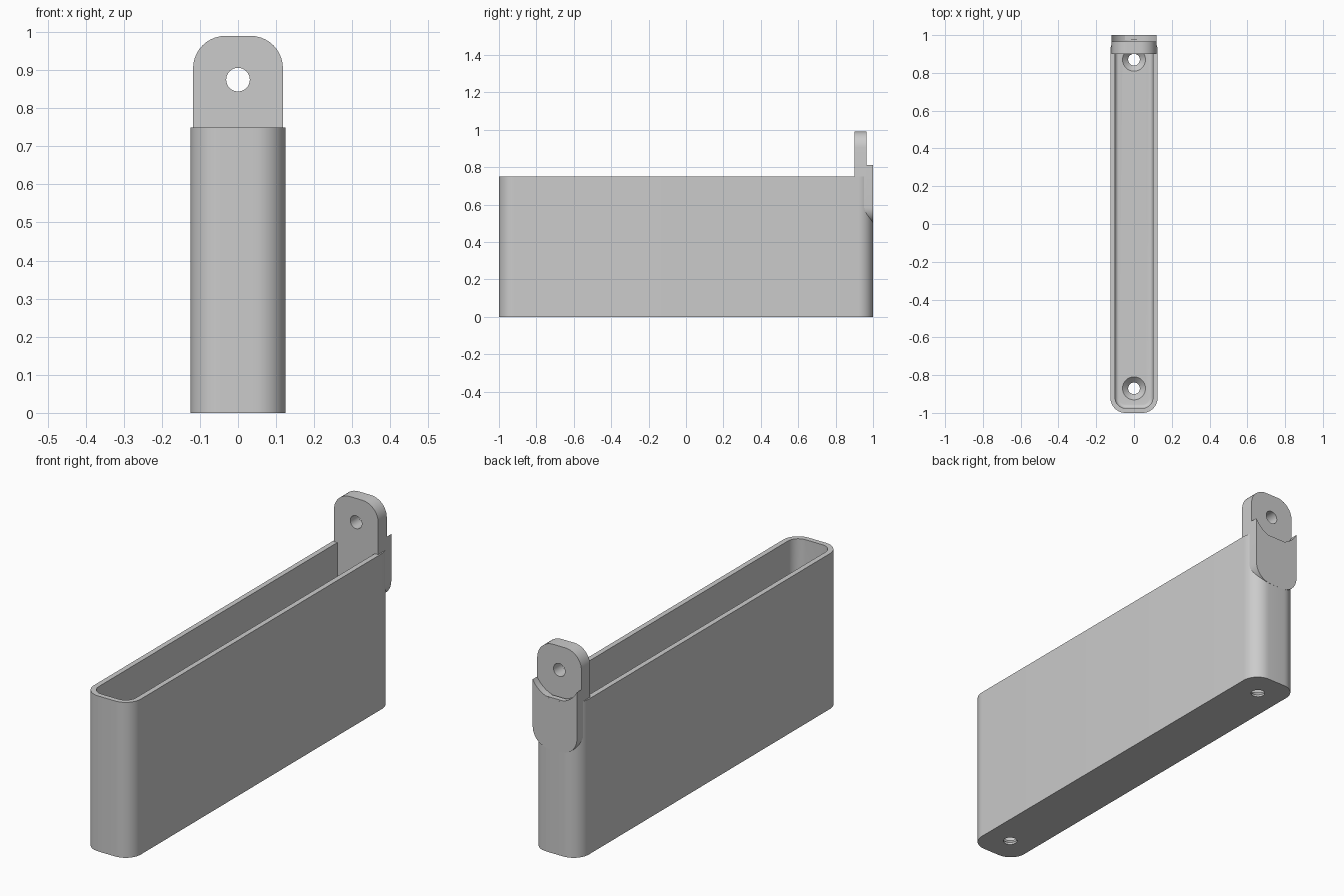
import bpy, bmesh
from math import sin, cos, pi, radians

cube = bpy.data.objects.get("Cube")
if cube:
    bpy.data.objects.remove(cube, do_unlink=True)

grey = bpy.data.materials.new("plain grey")
grey.use_nodes = True
grey.diffuse_color = (0.6, 0.6, 0.6, 1)
grey.node_tree.nodes["Principled BSDF"].inputs["Base Color"].default_value = (0.6, 0.6, 0.6, 1)


def rounded(hw, hl, r, steps=10):
    """Outline of a rounded rectangle centred on the origin."""
    pts = []
    for k, (sx, sy) in enumerate([(1, 1), (-1, 1), (-1, -1), (1, -1)]):
        for i in range(steps + 1):
            a = (k + i / steps) * pi / 2
            pts.append((sx * (hw - r) + r * cos(a), sy * (hl - r) + r * sin(a)))
    return pts


def loft(name, rings):
    """Closed solid through a stack of equally sized point rings."""
    bm = bmesh.new()
    rows = [[bm.verts.new(p) for p in ring] for ring in rings]
    n = len(rows[0])
    for a, b in zip(rows, rows[1:]):
        for i in range(n):
            j = (i + 1) % n
            bm.faces.new((a[i], a[j], b[j], b[i]))
    bm.faces.new(rows[0][::-1])
    bm.faces.new(rows[-1])
    bmesh.ops.recalc_face_normals(bm, faces=bm.faces)
    mesh = bpy.data.meshes.new(name)
    bm.to_mesh(mesh)
    bm.free()
    mesh.materials.append(grey)
    obj = bpy.data.objects.new(name, mesh)
    bpy.context.collection.objects.link(obj)
    return obj


def slab(name, outline, z, y0, y1):
    """Upright plate: outline in x and z, extruded along y."""
    return loft(name, [[(x, y, z + h) for x, h in outline] for y in (y0, y1)])


def circle(r, n=40):
    return [(r * cos(2 * pi * i / n), r * sin(2 * pi * i / n)) for i in range(n)]


def cut(obj, cutter):
    mod = obj.modifiers.new("cut", 'BOOLEAN')
    mod.operation, mod.solver, mod.object = 'DIFFERENCE', 'EXACT', cutter
    activate(obj)
    bpy.ops.object.modifier_apply(modifier=mod.name)
    bpy.data.objects.remove(cutter, do_unlink=True)


def activate(obj):
    bpy.ops.object.select_all(action='DESELECT')
    obj.select_set(True)
    bpy.context.view_layer.objects.active = obj


# Open tray with thin walls and a small fillet around the floor
H, R, WALL, FLOOR, FILLET = 0.75, 0.08, 0.025, 0.04, 0.02
levels = [(0, 0), (0, H), (WALL, H)]
for i in range(7):
    a = i / 6 * pi / 2
    levels.append((WALL + FILLET * (1 - cos(a)), FLOOR + FILLET * (1 - sin(a))))
tray = loft("tray_body", [[(x, y, z) for x, y in rounded(0.125 - d, 1 - d, R - d)]
                          for d, z in levels])

# Countersunk screw holes in the floor
for y in (-0.87, 0.87):
    profile = [(0.031, -0.05), (0.031, 0.01), (0.061, FLOOR), (0.061, 0.08)]
    cut(tray, loft("screw_cutter", [[(px, y + py, z) for px, py in circle(r)]
                                    for r, z in profile]))

# Hanging tab rising from the back wall, with a round hole
TAB_W, HOLE_Z = 0.118, 0.875
tab = slab("hanging_tab", rounded(TAB_W, 0.245, 0.085), 0.745, 0.9, 0.966)
cut(tab, slab("tab_hole_cutter", circle(0.031), HOLE_Z, 0.8, 1.1))

# Back plate: rounded below, with a concave arc cut along its top
plate = slab("back_plate", rounded(TAB_W, 0.18, 0.085), 0.68, 0.964, 1.0003)
# square upper half replaces the rounded top corners
for v in plate.data.vertices:
    if v.co.z > 0.7:
        v.co.x = TAB_W if v.co.x > 0 else -TAB_W
        v.co.z = 0.812
cut(plate, slab("arc_cutter", circle(0.134, 96), HOLE_Z, 0.9, 1.1))

for obj in (tray, tab, plate):
    activate(obj)
    bpy.ops.object.shade_smooth_by_angle(angle=radians(30))
